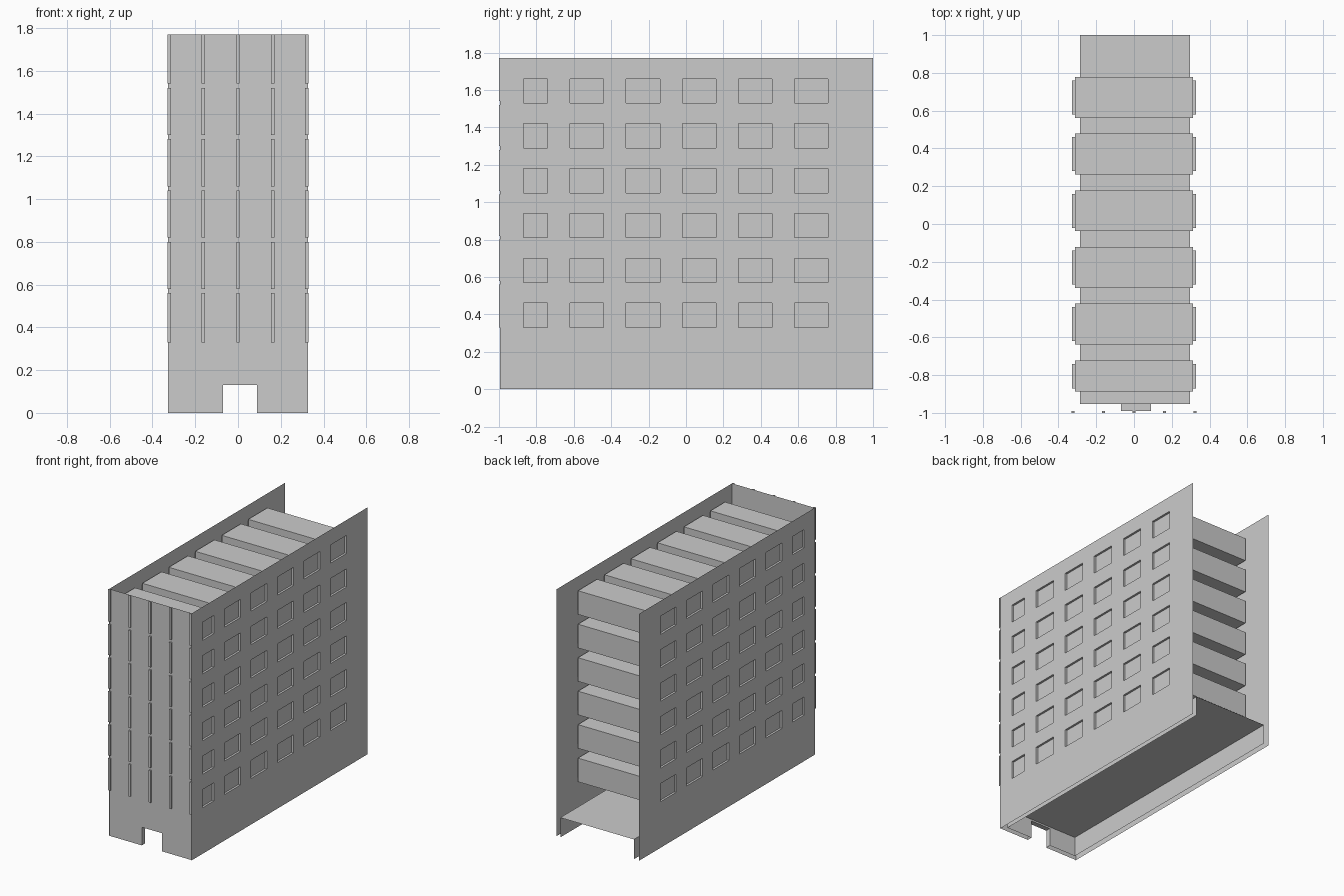
import bpy, bmesh

if "Cube" in bpy.data.objects:
    bpy.data.objects.remove(bpy.data.objects["Cube"])

W, H = 0.328, 1.77            # half width, height
FRONT = -0.99                 # front wall plane
PANE = 0.313                  # depth of window panes / beam ends
DOOR = (-0.07, 0.09, 0.13)    # door left, right, height
ROWS = [0.33 + 0.24 * i for i in range(6)]
COLS = [(c - 0.09, c + 0.09) for c in (0.67, 0.37, 0.07, -0.23, -0.53)] + [(-0.87, -0.74)]
WIN_H = 0.13


def finish(bm, name):
    bmesh.ops.remove_doubles(bm, verts=bm.verts, dist=1e-5)
    bmesh.ops.recalc_face_normals(bm, faces=bm.faces)
    me = bpy.data.meshes.new(name)
    bm.to_mesh(me)
    bm.free()
    ob = bpy.data.objects.new(name, me)
    bpy.context.collection.objects.link(ob)
    return ob


def quad(bm, *pts):
    return bm.faces.new([bm.verts.new(p) for p in pts])


def box(bm, x0, x1, y0, y1, z0, z1):
    vs = bmesh.ops.create_cube(bm, size=1)["verts"]
    for v in vs:
        v.co = ((x0 + x1) / 2 + v.co.x * (x1 - x0),
                (y0 + y1) / 2 + v.co.y * (y1 - y0),
                (z0 + z1) / 2 + v.co.z * (z1 - z0))


def door_sheet(bm, y, x0, x1, top):
    """Upright sheet with the door notch left open."""
    dl, dr, dh = DOOR
    for a, b, lo, hi in ((x0, dl, 0, dh), (dr, x1, 0, dh), (x0, dl, dh, top),
                         (dl, dr, dh, top), (dr, x1, dh, top)):
        quad(bm, (a, y, lo), (b, y, lo), (b, y, hi), (a, y, hi))


# Side walls: thin sheets with recessed window openings
def side_wall(name, s):
    bm = bmesh.new()
    ys = sorted({-0.995, 1.0, *[v for c in COLS for v in c]})
    zs = sorted({0.0, H, *[v for r in ROWS for v in (r, r + WIN_H)]})
    x, xi = s * W, s * PANE
    for i, (y0, y1) in enumerate(zip(ys, ys[1:])):
        for j, (z0, z1) in enumerate(zip(zs, zs[1:])):
            ring = [(y0, z0), (y1, z0), (y1, z1), (y0, z1)]
            if i % 2 and j % 2:   # window: reveal and pane
                for (a, b), (c, d) in zip(ring, ring[1:] + ring[:1]):
                    quad(bm, (x, a, b), (x, c, d), (xi, c, d), (xi, a, b))
                quad(bm, *[(xi, a, b) for a, b in ring])
            else:
                quad(bm, *[(x, a, b) for a, b in ring])
    return finish(bm, name)


side_wall("right_wall", 1)
side_wall("left_wall", -1)

# Front wall with doorway
bm = bmesh.new()
door_sheet(bm, FRONT, -W, W, H)
finish(bm, "front_wall")

# Front pilasters, broken at every storey
bm = bmesh.new()
for x in (-0.322, -0.162, 0.0, 0.162, 0.322):
    for i, z in enumerate(ROWS):
        lo = z + (0.01 if i else 0)
        hi = z + 0.23 if i < 5 else H
        box(bm, x - 0.008, x + 0.008, -1.0, FRONT, lo, hi)
finish(bm, "front_pilasters")

# Beams running across the inside behind each pair of windows
bm = bmesh.new()
for y0, y1 in COLS:
    for z in ROWS:
        box(bm, -PANE + 0.001, PANE - 0.001, y0 - 0.018, y1 + 0.018, z - 0.02, z + WIN_H + 0.02)
finish(bm, "cross_beams")

# Ground floor liner: ceiling, two sides and front, open at the back and below
bm = bmesh.new()
x0, x1, y0, y1, t = -0.287, 0.297, -0.953, 1.0, 0.142
quad(bm, (x0, y0, t), (x1, y0, t), (x1, y1, t), (x0, y1, t))
for x in (x0, x1):
    quad(bm, (x, y0, 0), (x, y1, 0), (x, y1, t), (x, y0, t))
door_sheet(bm, y0, x0, x1, t)
finish(bm, "ground_floor_liner")

# Short tunnel joining the doorway to the liner
bm = bmesh.new()
dl, dr, dh = DOOR
for (a, b), (c, d) in (((dl, 0), (dl, dh)), ((dl, dh), (dr, dh)), ((dr, dh), (dr, 0))):
    quad(bm, (a, FRONT, b), (c, FRONT, d), (c, y0, d), (a, y0, b))
finish(bm, "door_tunnel")
